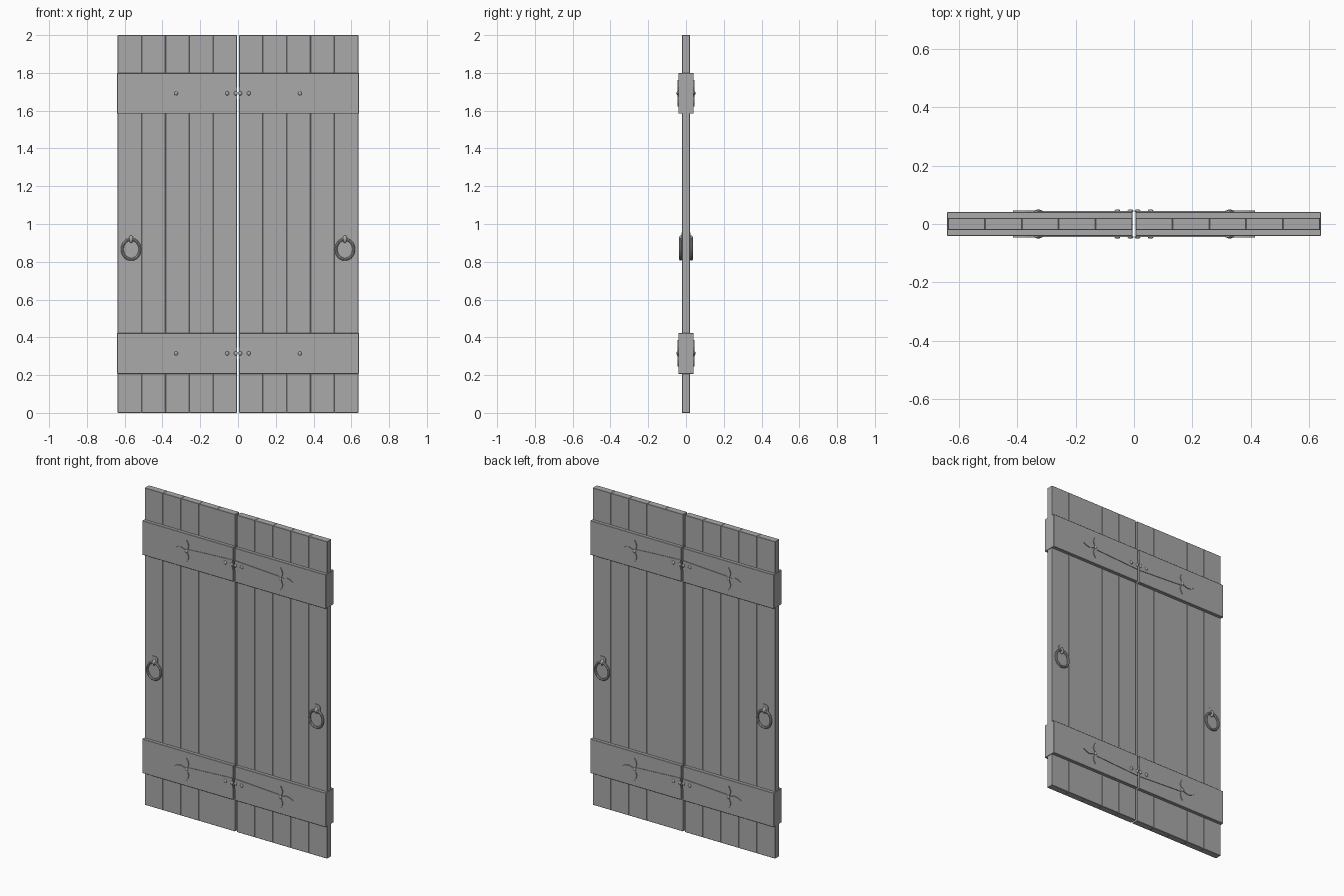
import bpy, bmesh, math
from mathutils import Matrix, Vector

if "Cube" in bpy.data.objects:
    bpy.data.objects.remove(bpy.data.objects["Cube"])


def mat(name, c):
    m = bpy.data.materials.new(name)
    m.diffuse_color = (c, c, c, 1)
    m.use_nodes = True
    m.node_tree.nodes["Principled BSDF"].inputs["Base Color"].default_value = m.diffuse_color
    return m


GREY = mat("plain grey", 0.40)


def finish(name, bm, smooth=False):
    bmesh.ops.recalc_face_normals(bm, faces=bm.faces)
    me = bpy.data.meshes.new(name)
    bm.to_mesh(me)
    bm.free()
    ob = bpy.data.objects.new(name, me)
    bpy.context.collection.objects.link(ob)
    me.materials.append(GREY)
    if smooth:
        bpy.ops.object.select_all(action='DESELECT')
        ob.select_set(True)
        bpy.context.view_layer.objects.active = ob
        bpy.ops.object.shade_smooth_by_angle(angle=math.radians(40))
    return ob


def box(name, x0, x1, y0, y1, z0, z1, bevel=0.0):
    bm = bmesh.new()
    m = Matrix.Translation(((x0 + x1) / 2, (y0 + y1) / 2, (z0 + z1) / 2))
    bmesh.ops.create_cube(bm, size=1, matrix=m @ Matrix.Diagonal((x1 - x0, y1 - y0, z1 - z0, 1)))
    if bevel:
        bmesh.ops.bevel(bm, geom=bm.edges[:], offset=bevel, segments=1, affect='EDGES')
    return finish(name, bm)


def prism(bm, pts, y0, y1):
    # outline in x, z pushed from y0 to y1
    f = bm.faces.new([bm.verts.new((x, y0, z)) for x, z in pts])
    new = bmesh.ops.extrude_face_region(bm, geom=[f])["geom"]
    bmesh.ops.translate(bm, vec=(0, y1 - y0, 0), verts=[v for v in new if isinstance(v, bmesh.types.BMVert)])


def dome(bm, x, y, z, rx, ry, rz, seg=12):
    m = Matrix.Translation((x, y, z)) @ Matrix.Diagonal((rx, ry, rz, 1))
    bmesh.ops.create_uvsphere(bm, u_segments=seg, v_segments=8, radius=1, matrix=m)


def torus(bm, centre, rx, rz, r, n=28, k=8):
    rings = []
    for i in range(n):
        a = math.tau * i / n
        d = Vector((math.cos(a), 0, math.sin(a)))
        c = Vector(centre) + Vector((rx * d.x, 0, rz * d.z))
        rings.append([bm.verts.new(c + d * r * math.cos(math.tau * j / k)
                      + Vector((0, r * math.sin(math.tau * j / k), 0))) for j in range(k)])
    for i in range(n):
        p, q = rings[i], rings[(i + 1) % n]
        for j in range(k):
            bm.faces.new((p[j], q[j], q[(j + 1) % k], p[(j + 1) % k]))


def petal(bm, x, z, dx, dz, length, width, y0, y1):
    # pointed leaf with a raised middle
    pts = []
    prof = [(0, .3), (.25, .62), (.5, 1), (.75, .72), (1, 0)]
    for t, w in prof:
        pts.append((t * length, w * width))
    for t, w in reversed(prof[:-1]):
        pts.append((t * length, -w * width))
    prism(bm, [(x + dx * a - dz * b, z + dz * a + dx * b) for a, b in pts], y0, y1)


for s, side in ((-1, "left"), (1, "right")):
    # five planks per leaf
    edges = [0.006, 0.132, 0.258, 0.384, 0.510, 0.637]
    for i in range(5):
        a, b = sorted((s * edges[i], s * edges[i + 1]))
        box(f"{side}_plank_{i + 1}", a, b, -0.021, 0.021, 0, 2, 0.0015)

    # cross boards, top and bottom
    for zc, level in ((0.315, "lower"), (1.692, "upper")):
        a, b = sorted((s * 0.005, s * 0.64))
        box(f"{side}_{level}_cross_board", a, b, -0.041, 0.041, zc - 0.108, zc + 0.108, 0.002)

        # hinge straps on both sides
        for f, face in ((-1, "front"), (1, "back")):
            bm = bmesh.new()
            y0, y1 = f * 0.038, f * 0.0445
            prism(bm, [(s * .006, zc - .030), (s * .32, zc - .013), (s * .32, zc + .013), (s * .006, zc + .030)], y0, y1)
            xc = s * 0.328
            petal(bm, xc, zc, s, 0, 0.087, 0.017, y0, f * 0.046)
            petal(bm, xc, zc, 0, 1, 0.070, 0.015, y0, f * 0.046)
            petal(bm, xc, zc, 0, -1, 0.070, 0.015, y0, f * 0.046)
            finish(f"{side}_{level}_{face}_hinge_strap", bm)
            # rivets
            bm = bmesh.new()
            for x in (0.012, 0.057, 0.328):
                dome(bm, s * x, f * 0.0445, zc, 0.010, 0.006, 0.011)
            finish(f"{side}_{level}_{face}_rivets", bm, True)

    # ring pulls on both sides
    xr = s * 0.566
    for f, face in ((-1, "front"), (1, "back")):
        bm = bmesh.new()
        torus(bm, (xr, f * 0.029, 0.866), 0.047, 0.053, 0.0075)
        finish(f"{side}_{face}_ring", bm, True)
        bm = bmesh.new()
        w = 0.023
        prism(bm, [(xr - w, .915), (xr + w, .915), (xr + w, .945), (xr + w * .6, .956),
                   (xr - w * .6, .956), (xr - w, .945)], f * 0.018, f * 0.025)
        finish(f"{side}_{face}_ring_plate", bm)
        bm = bmesh.new()
        dome(bm, xr, f * 0.025, 0.920, 0.012, 0.013, 0.020)
        finish(f"{side}_{face}_ring_staple", bm, True)
